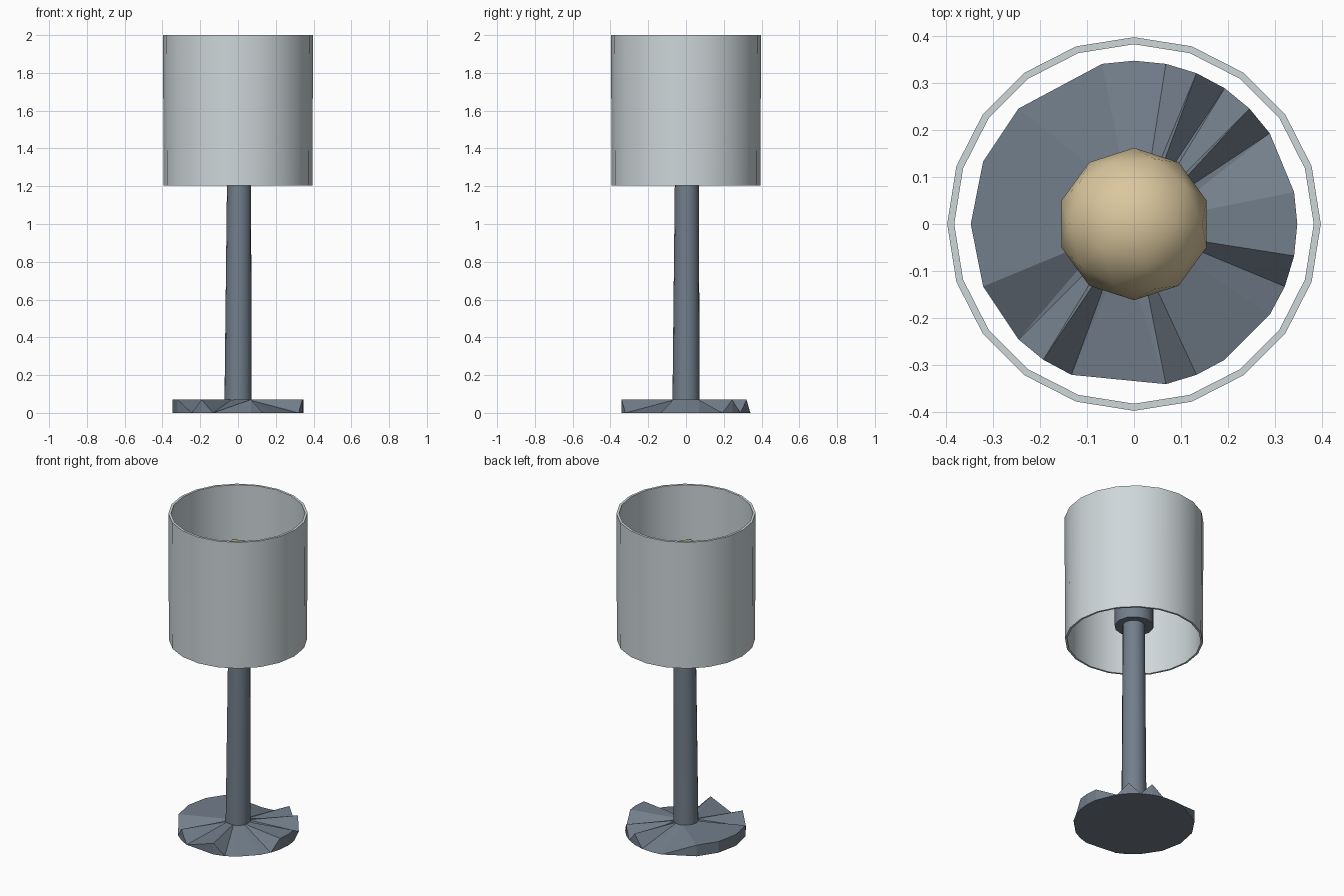
import bpy, bmesh, math

if "Cube" in bpy.data.objects:
    bpy.data.objects.remove(bpy.data.objects["Cube"])

def material(name, rgb):
    m = bpy.data.materials.new(name)
    m.diffuse_color = (*rgb, 1)
    m.use_nodes = True
    m.node_tree.nodes["Principled BSDF"].inputs["Base Color"].default_value = m.diffuse_color
    return m

SLATE = material("slate_metal", (0.17, 0.21, 0.26))
SHADE = material("pale_shade", (0.62, 0.68, 0.70))
GLOW = material("warm_bulb", (0.70, 0.57, 0.34))

def finish(name, bm, mat, smooth=None):
    bmesh.ops.remove_doubles(bm, verts=bm.verts, dist=0.0005)
    bmesh.ops.recalc_face_normals(bm, faces=bm.faces)
    me = bpy.data.meshes.new(name)
    bm.to_mesh(me)
    bm.free()
    ob = bpy.data.objects.new(name, me)
    bpy.context.collection.objects.link(ob)
    me.materials.append(mat)
    if smooth:
        bpy.ops.object.select_all(action='DESELECT')
        ob.select_set(True)
        bpy.context.view_layer.objects.active = ob
        bpy.ops.object.shade_smooth_by_angle(angle=math.radians(smooth))
    return ob

def ring(bm, r, z, n, cx=0, cy=0):
    return [bm.verts.new((cx + r * math.cos(2 * math.pi * i / n),
                          cy + r * math.sin(2 * math.pi * i / n), z)) for i in range(n)]

def bridge(bm, a, b):
    n = len(a)
    for i in range(n):
        j = (i + 1) % n
        bm.faces.new((a[i], a[j], b[j], b[i]))

# crumpled base: rim steps of a 32-gon, raised corners versus corners on the floor
steps = [0, 1, 3, 4, 5, 6, 7, 8, 9, 12, 14, 16, 18, 20, 21, 22, 25, 26, 27, 29, 30, 31]
raised = {0, 1, 4, 6, 12, 14, 16, 18, 21, 25, 31}
bm = bmesh.new()
H, R = 0.07, 0.347
top, low, hub = [], [], []
for s in steps:
    a = s * math.pi / 16
    c, d = math.cos(a), math.sin(a)
    v = bm.verts.new((R * c, R * d, 0))
    low.append(v)
    top.append(bm.verts.new((R * c, R * d, H)) if s in raised else v)
    hub.append(bm.verts.new((0.06 * c, 0.06 * d, H)))
for i in range(len(steps)):
    j = (i + 1) % len(steps)
    bm.faces.new((hub[i], top[i], top[j]))
    bm.faces.new((hub[i], top[j], hub[j]))
    wall = list(dict.fromkeys((low[i], low[j], top[j], top[i])))
    if len(wall) > 2:
        bm.faces.new(wall)
bm.faces.new(low)
bm.faces.new(hub)
finish("base", bm, SLATE)

# pole, narrowing slightly to one side
bm = bmesh.new()
a = ring(bm, 0.072, 0.03, 16)
b = ring(bm, 0.063, 1.34, 16, 0.006, 0.005)
bridge(bm, a, b)
bm.faces.new(a)
bm.faces.new(b)
finish("pole", bm, SLATE, 40)

# bulb socket
bm = bmesh.new()
a = ring(bm, 0.112, 1.30, 12)
b = ring(bm, 0.112, 1.52, 12)
bridge(bm, a, b)
bm.faces.new(a)
bm.faces.new(b)
finish("socket", bm, SLATE, 40)

# bulb
bm = bmesh.new()
bmesh.ops.create_icosphere(bm, subdivisions=2, radius=0.162)
bmesh.ops.translate(bm, verts=bm.verts, vec=(0, 0, 1.66))
finish("bulb", bm, GLOW, 40)

# thin-walled open shade
bm = bmesh.new()
N = 20
loops = [ring(bm, 0.394, 1.205, N), ring(bm, 0.397, 2.0, N),
         ring(bm, 0.382, 2.0, N), ring(bm, 0.382, 1.205, N)]
for i in range(4):
    bridge(bm, loops[i], loops[(i + 1) % 4])
finish("lamp_shade", bm, SHADE, 40)
